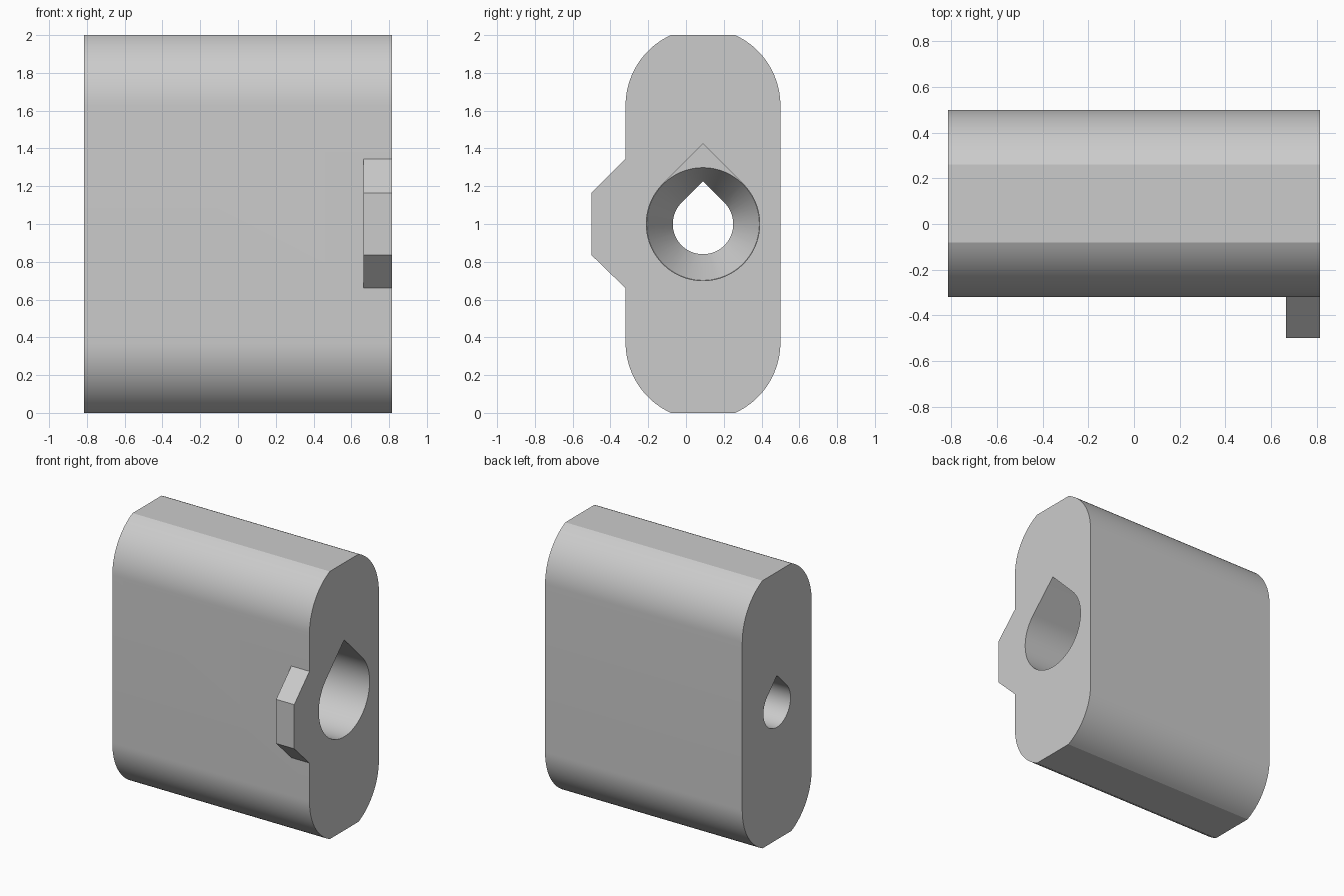
import bpy
import bmesh
from math import sin, cos, pi, asin, degrees, radians

cube = bpy.data.objects.get("Cube")
if cube:
    bpy.data.objects.remove(cube, do_unlink=True)

END = 0.815           # half length along x
CY, CZ = 0.09, 1.0    # bore axis

grey = bpy.data.materials.new("plain grey")
grey.use_nodes = True
COLOUR = (0.6, 0.6, 0.6, 1)
grey.diffuse_color = COLOUR
grey.node_tree.nodes["Principled BSDF"].inputs["Base Color"].default_value = COLOUR


def loft(name, rings):
    """Solid through matching rings, each (x, [(y, z), ...])."""
    bm = bmesh.new()
    loops = [[bm.verts.new((x, y, z)) for y, z in pts] for x, pts in rings]
    for a, b in zip(loops, loops[1:]):
        for i in range(len(a)):
            j = (i + 1) % len(a)
            bm.faces.new((a[i], a[j], b[j], b[i]))
    bm.faces.new(loops[0])
    bm.faces.new(loops[-1])
    bmesh.ops.recalc_face_normals(bm, faces=bm.faces[:])
    mesh = bpy.data.meshes.new(name)
    bm.to_mesh(mesh)
    bm.free()
    mesh.materials.append(grey)
    obj = bpy.data.objects.new(name, mesh)
    bpy.context.collection.objects.link(obj)
    return obj


def arc(cy, cz, r, start, end, steps):
    angles = [radians(start + (end - start) * i / steps) for i in range(steps + 1)]
    return [(cy + r * cos(a), cz + r * sin(a)) for a in angles]


def teardrop(r):
    """Circle with a right-angled peak on top."""
    return arc(CY, CZ, r, 135, 405, 64) + [(CY, CZ + r * 2 ** 0.5)]


def combine(target, tool, operation):
    bpy.context.view_layer.objects.active = target
    mod = target.modifiers.new("join", 'BOOLEAN')
    mod.operation = operation
    mod.solver = 'EXACT'
    mod.object = tool
    bpy.ops.object.modifier_apply(modifier=mod.name)
    bpy.data.objects.remove(tool, do_unlink=True)


# Rounded body with flattened top and bottom
R, RISE = 0.41, 0.373
flat = degrees(asin(RISE / R))
outline = (arc(CY, 2 - RISE, R, 0, flat, 20) + arc(CY, 2 - RISE, R, 180 - flat, 180, 20)
           + arc(CY, RISE, R, 180, 180 + flat, 20) + arc(CY, RISE, R, 360 - flat, 360, 20))
body = loft("body", [(-END, outline), (END, outline)])

# Tapered key tab on the front edge
tab = [(-0.2, 0.66), (-0.32, 0.66), (-0.5, 0.835), (-0.5, 1.165), (-0.32, 1.345), (-0.2, 1.345)]
combine(body, loft("key_tab", [(0.665, tab), (END, tab)]), 'UNION')

# Wide bore, conical seat and narrow through hole
SEAT, THROAT = -0.25, -0.5
wide, narrow = teardrop(0.3), teardrop(0.16)
combine(body, loft("wide_bore", [(SEAT, wide), (1, wide)]), 'DIFFERENCE')
cone = [(THROAT, arc(CY, CZ, 0.158, 0, 354.375, 63)),
        (SEAT + 0.001, arc(CY, CZ, 0.299, 0, 354.375, 63))]
combine(body, loft("conical_seat", cone), 'DIFFERENCE')
combine(body, loft("narrow_hole", [(-1, narrow), (SEAT + 0.05, narrow)]), 'DIFFERENCE')

# Smooth curves, keep the edges crisp
body.select_set(True)
bpy.context.view_layer.objects.active = body
bpy.ops.object.shade_smooth_by_angle(angle=radians(25))
